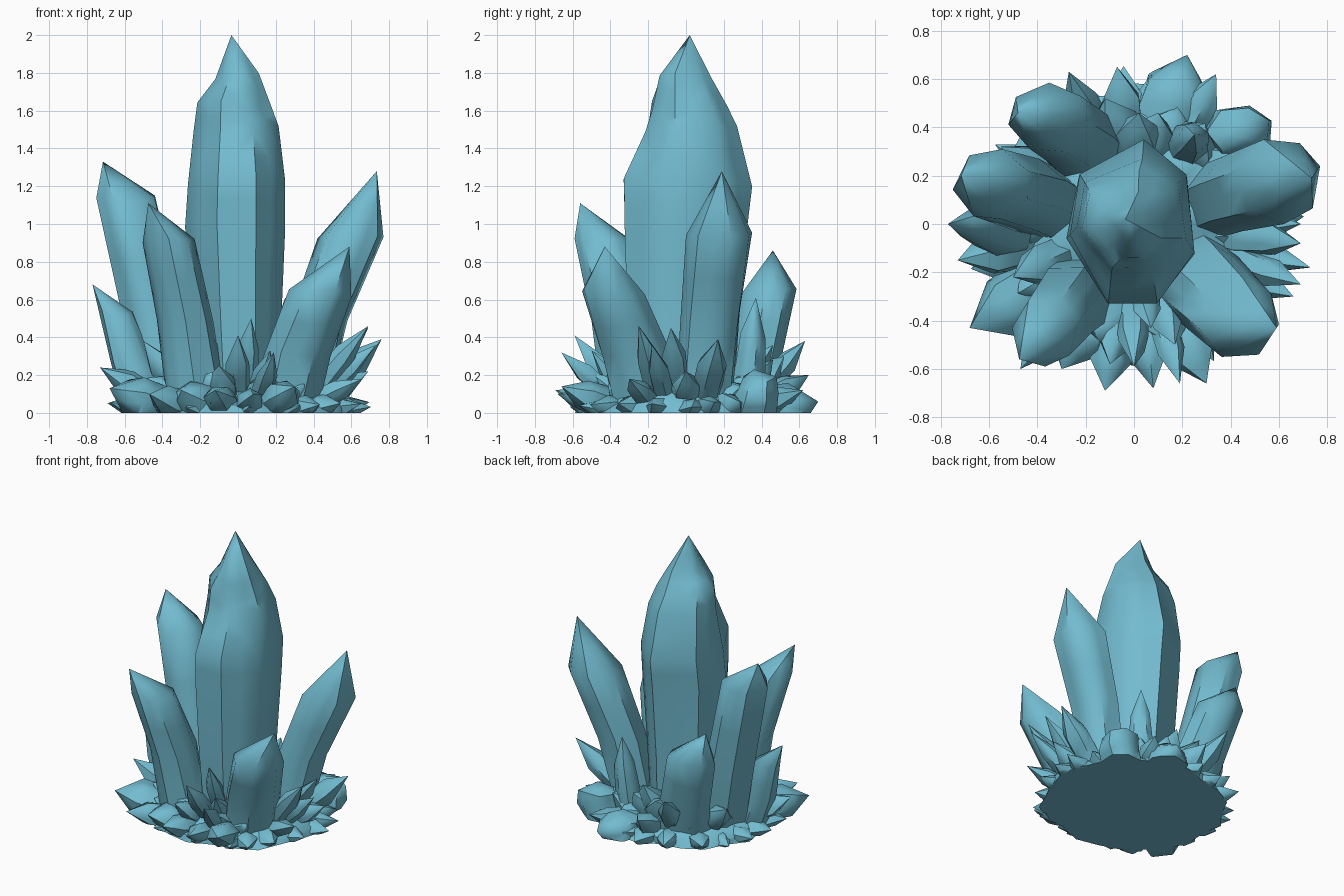
import bpy, bmesh, math, random
from mathutils import Vector
from mathutils.bvhtree import BVHTree

if "Cube" in bpy.data.objects:
    bpy.data.objects.remove(bpy.data.objects["Cube"])

random.seed(7)
mat = bpy.data.materials.new("crystal_blue")
mat.diffuse_color = (0.17, 0.50, 0.63, 1)
mat.use_nodes = True
mat.node_tree.nodes["Principled BSDF"].inputs["Base Color"].default_value = mat.diffuse_color
parts = []


def loft(name, rings, tip, cuts=1):
    """Skin rings of points up to a tip, then cut off flat at the ground."""
    bm = bmesh.new()
    loops = [[bm.verts.new(p) for p in ring] for ring in rings]
    n = len(loops[0])
    top = bm.verts.new(tip)
    bm.faces.new(loops[0])
    for a, b in zip(loops, loops[1:]):
        for i in range(n):
            j = (i + 1) % n
            bm.faces.new((a[i], a[j], b[j], b[i]))
    for i in range(n):
        bm.faces.new((loops[-1][i], loops[-1][(i + 1) % n], top))
    bmesh.ops.triangulate(bm, faces=bm.faces[:])
    if cuts:
        bmesh.ops.subdivide_edges(bm, edges=bm.edges[:], cuts=cuts, use_grid_fill=True)
    # flat underside
    if min(v.co.z for v in bm.verts) < -1e-5:
        cut = bmesh.ops.bisect_plane(bm, geom=bm.verts[:] + bm.edges[:] + bm.faces[:],
                                     plane_co=(0, 0, 0), plane_no=(0, 0, 1), clear_inner=True)
        edges = [e for e in cut["geom_cut"] if isinstance(e, bmesh.types.BMEdge)]
        bmesh.ops.holes_fill(bm, edges=edges, sides=0)
    bmesh.ops.triangulate(bm, faces=bm.faces[:])
    bmesh.ops.recalc_face_normals(bm, faces=bm.faces[:])
    me = bpy.data.meshes.new(name)
    bm.to_mesh(me)
    me.materials.append(mat)
    ob = bpy.data.objects.new(name, me)
    bpy.context.collection.objects.link(ob)
    lo = [min(v.co[k] for v in bm.verts) for k in range(3)]
    hi = [max(v.co[k] for v in bm.verts) for k in range(3)]
    parts.append((ob, BVHTree.FromBMesh(bm), lo, hi))
    bm.free()
    return ob


def fit(values, lo, hi):
    """Stretch values so that they span lo to hi exactly."""
    a, b = min(values), max(values)
    return [lo + (v - a) / (b - a) * (hi - lo) for v in values]


def big_crystal(name, sections, tip, angles=None):
    """sections: (z, xmin, xmax, ymin, ymax) from the ground to the shoulder."""
    if angles is None:
        turn = random.uniform(0, 360)
        angles = [turn + 360 * i / 7 + random.uniform(-8, 8) for i in range(7)]
    rings = []
    for z, x0, x1, y0, y1 in sections:
        xs = fit([math.cos(math.radians(a)) * random.uniform(0.97, 1.03) for a in angles], x0, x1)
        ys = fit([math.sin(math.radians(a)) * random.uniform(0.97, 1.03) for a in angles], y0, y1)
        rings.append([(x, y, z + (random.uniform(-0.025, 0.025) if z else 0))
                      for x, y in zip(xs, ys)])
    return loft(name, rings, tip)


def small_crystal(name, tip, r, root=0.45, n=6):
    """Shard leaning out from the middle of the cluster to its tip."""
    tip = Vector(tip)
    base = Vector((tip.x * root, tip.y * root, 0.0))
    d = tip - base
    u = d.cross(Vector((0, 0, 1))).normalized()
    w = u.cross(d).normalized()
    turn = random.uniform(0, 6.28)
    rings = []
    for t, s in ((0, 0.85), (0.35, 1.0), (0.66, 0.95)):
        ring = []
        for i in range(n):
            a = turn + math.tau * i / n
            k = r * s * random.uniform(0.9, 1.12)
            ring.append(base + d * (t + random.uniform(-0.04, 0.04))
                        + u * (k * math.cos(a)) + w * (k * math.sin(a) * 0.85))
        rings.append(ring)
    return loft(name, rings, tip)


# Tall central crystal
big_crystal("main_crystal", [
    (0, -0.20, 0.22, -0.28, 0.25), (0.5, -0.24, 0.23, -0.31, 0.28),
    (1.0, -0.28, 0.25, -0.325, 0.325), (1.22, -0.265, 0.25, -0.33, 0.35),
    (1.5, -0.235, 0.215, -0.215, 0.27), (1.63, -0.215, 0.17, -0.18, 0.215),
    (1.78, -0.12, 0.11, -0.14, 0.135)],
    (-0.035, 0.02, 2.0), angles=(80, 35, -20, -68, -112, -172, 145))

# Leaning crystals around it
big_crystal("left_crystal", [
    (0, -0.50, -0.20, -0.07, 0.22), (0.5, -0.61, -0.28, -0.03, 0.27),
    (1.13, -0.75, -0.44, 0.02, 0.31)], (-0.715, 0.2, 1.33))
big_crystal("front_left_crystal", [
    (0, -0.37, -0.05, -0.44, -0.13), (0.5, -0.43, -0.13, -0.50, -0.18),
    (0.92, -0.505, -0.23, -0.59, -0.31)], (-0.475, -0.56, 1.11))
big_crystal("front_right_crystal", [
    (0, 0.06, 0.42, -0.38, -0.01), (0.3, 0.13, 0.49, -0.44, -0.08),
    (0.63, 0.27, 0.60, -0.55, -0.22)], (0.59, -0.43, 0.88))
big_crystal("right_crystal", [
    (0, 0.18, 0.46, -0.06, 0.24), (0.5, 0.27, 0.58, -0.03, 0.28),
    (0.93, 0.42, 0.77, 0.0, 0.35)], (0.735, 0.19, 1.28))
big_crystal("back_left_crystal", [
    (0, -0.38, -0.0, 0.14, 0.44), (0.3, -0.43, -0.08, 0.24, 0.51),
    (0.64, -0.52, -0.19, 0.30, 0.585)], (-0.48, 0.46, 0.86))
big_crystal("side_left_crystal", [
    (0, -0.58, -0.36, -0.15, 0.07), (0.25, -0.67, -0.44, -0.13, 0.07),
    (0.52, -0.73, -0.56, -0.08, 0.07)], (-0.77, 0.0, 0.68))
big_crystal("back_crystal", [
    (0, 0.10, 0.30, 0.20, 0.40), (0.2, 0.14, 0.31, 0.25, 0.42),
    (0.42, 0.18, 0.31, 0.29, 0.42)], (0.25, 0.37, 0.61))
big_crystal("back_right_crystal", [
    (0, 0.27, 0.53, 0.24, 0.48), (0.08, 0.29, 0.57, 0.26, 0.49),
    (0.17, 0.30, 0.56, 0.29, 0.48)], (0.45, 0.36, 0.23))

# Short shards: tip x, y, z and thickness
shards = [
    (0.69, -0.08, 0.45, 0.07), (0.69, -0.25, 0.46, 0.07), (0.76, 0.17, 0.39, 0.09),
    (0.73, -0.18, 0.36, 0.06), (0.66, -0.30, 0.18, 0.07), (0.69, 0.0, 0.22, 0.08),
    (-0.68, -0.43, 0.13, 0.14), (-0.73, -0.15, 0.24, 0.09), (-0.50, -0.22, 0.38, 0.09),
    (-0.47, -0.60, 0.10, 0.09), (-0.12, -0.69, 0.12, 0.09), (0.08, -0.68, 0.10, 0.08),
    (0.19, -0.66, 0.32, 0.06), (0.30, -0.66, 0.14, 0.10), (0.07, -0.43, 0.50, 0.06),
    (0.0, -0.59, 0.41, 0.07), (0.17, -0.50, 0.33, 0.07), (-0.10, -0.58, 0.25, 0.08),
    (0.22, 0.70, 0.06, 0.15), (0.34, 0.62, 0.12, 0.08), (0.10, 0.46, 0.28, 0.10),
    (-0.07, 0.65, 0.20, 0.09), (-0.27, 0.63, 0.38, 0.08), (0.02, 0.46, 0.36, 0.10),
    (-0.12, 0.52, 0.30, 0.11), (-0.55, 0.32, 0.28, 0.09), (-0.30, -0.60, 0.12, 0.12)]
for i, (x, y, z, r) in enumerate(shards):
    small_crystal(f"shard_{i + 1}", (x, y, z), r)


def lump_ring(name, count, rx, ry, z_range, r_range, root):
    """Ring of stubs pointing outward around the foot of the cluster."""
    for i in range(count):
        a = math.tau * (i + random.uniform(-0.3, 0.3)) / count
        k = random.uniform(0.92, 1.0)
        small_crystal(f"{name}_{i + 1}", (rx * k * math.cos(a), ry * k * math.sin(a),
                                          random.uniform(*z_range)), random.uniform(*r_range), root)


lump_ring("foot_stub", 22, 0.73, 0.66, (0.02, 0.06), (0.065, 0.09), 0.5)
lump_ring("inner_lump", 14, 0.57, 0.54, (0.13, 0.22), (0.09, 0.125), 0.5)

# Lumpy flat-bottomed base
base_rings = []
for z, r in ((0, 0.57), (0.05, 0.55), (0.12, 0.43), (0.18, 0.28)):
    base_rings.append([(1.08 * r * k * math.cos(a), r * k * math.sin(a), z * random.uniform(0.8, 1.2))
                       for a, k in ((math.tau * i / 24, random.uniform(0.94, 1.05)) for i in range(24))])
base = loft("base", base_rings, (0, 0, 0.2), cuts=0)


def inside(p, part):
    """True if a point lies within a closed part, by counting crossings."""
    _, tree, lo, hi = part
    if any(p[k] < lo[k] or p[k] > hi[k] for k in range(3)):
        return False
    d, hits, p = Vector((0.013, 0.007, 1)).normalized(), 0, p.copy()
    while hits < 20:
        loc = tree.ray_cast(p, d)[0]
        if loc is None:
            break
        hits += 1
        p = loc + d * 1e-4
    return hits % 2 == 1


# Remove faces buried inside neighbouring parts, then shade
for ob, *_ in parts:
    bm = bmesh.new()
    bm.from_mesh(ob.data)
    buried = []
    for f in bm.faces:
        under = all(v.co.z < 1e-4 for v in f.verts)
        pts = [v.co + Vector((0, 0, 0.002 if v.co.z < 1e-4 else 0)) for v in f.verts]
        others = [q for q in parts if q[0] != ob and (not under or q[0] == base)]
        if any(all(inside(p, q) for p in pts) for q in others):
            buried.append(f)
    if ob != base:
        bmesh.ops.delete(bm, geom=buried, context='FACES')
    bm.to_mesh(ob.data)
    bm.free()
    ob.data.shade_smooth()
    ob.data.set_sharp_from_angle(angle=math.radians(50))
